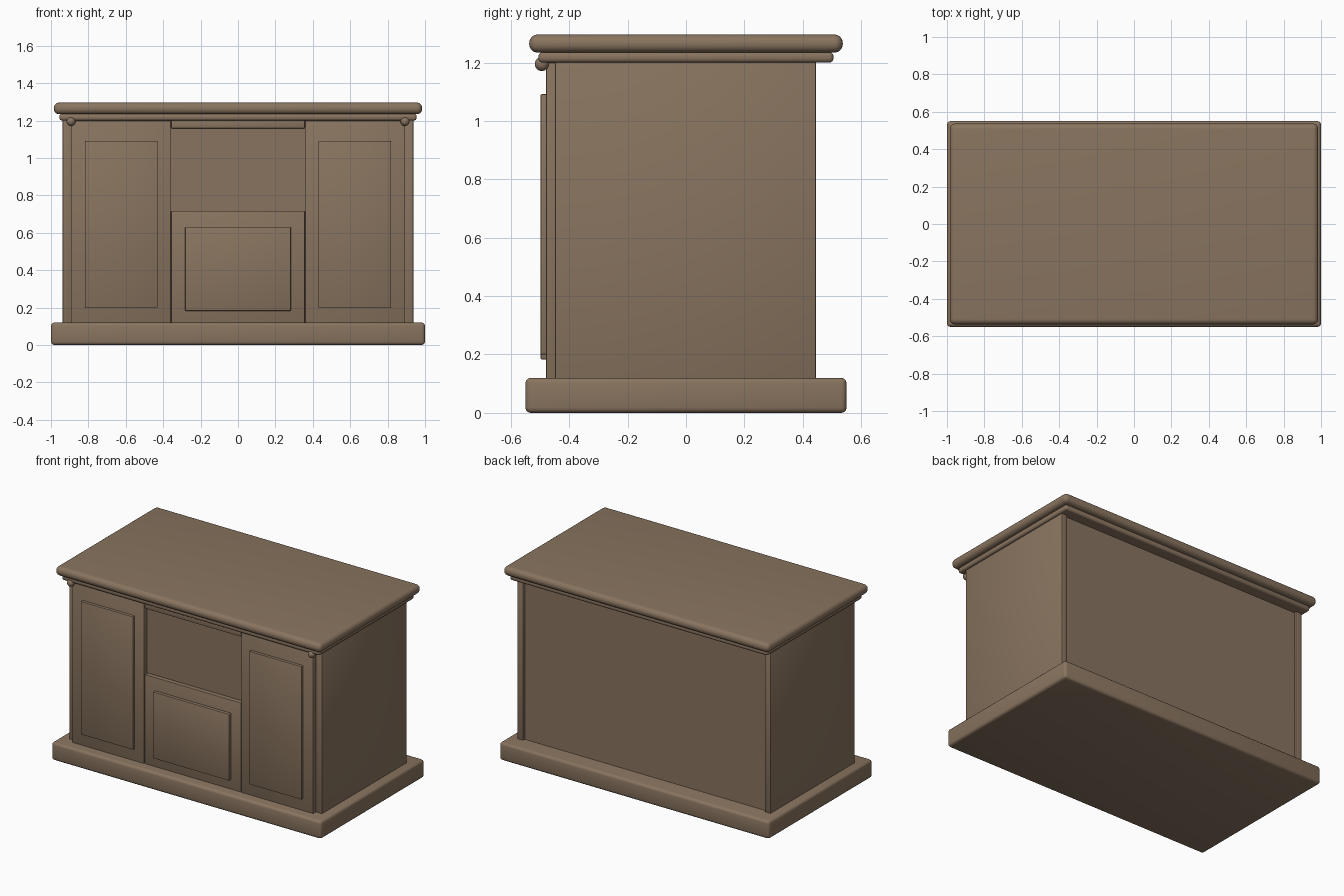
import bpy
import math

old = bpy.data.objects.get("Cube")
if old:
    bpy.data.objects.remove(old, do_unlink=True)

wood = bpy.data.materials.new("brown_wood")
wood.use_nodes = True
colour = (0.25, 0.175, 0.115, 1)
wood.diffuse_color = colour
wood.node_tree.nodes["Principled BSDF"].inputs["Base Color"].default_value = colour


def finish(obj, name):
    obj.name = name
    obj.data.materials.append(wood)
    bpy.ops.object.shade_smooth_by_angle(angle=math.radians(40))


def box(name, x, y, z, bevel=0.004, segments=2):
    """Bevelled box given by its (min, max) extent on each axis."""
    spans = (x, y, z)
    bpy.ops.mesh.primitive_cube_add(size=1, location=[sum(s) / 2 for s in spans])
    obj = bpy.context.object
    obj.scale = [s[1] - s[0] for s in spans]
    bpy.ops.object.transform_apply(location=False, rotation=False, scale=True)
    mod = obj.modifiers.new("rounded_edges", "BEVEL")
    mod.width = bevel
    mod.segments = segments
    bpy.ops.object.modifier_apply(modifier=mod.name)
    finish(obj, name)


# Plinth, moulding and top slab
box("plinth", (-1, 1), (-0.55, 0.55), (0, 0.12), 0.018, 3)
box("top_moulding", (-0.955, 0.955), (-0.505, 0.505), (1.2, 1.236), 0.014, 4)
box("top_slab", (-0.985, 0.985), (-0.537, 0.537), (1.234, 1.296), 0.029, 6)

# Carcass core: its front is the niche back, its rear the recessed back panel
box("carcass", (-0.9, 0.9), (-0.447, 0.428), (0.11, 1.21), 0.002, 1)

# Sides, doors, raised door panels and corner beads
for side, s in (("left", 1), ("right", -1)):
    def span(a, b):
        return tuple(sorted((s * a, s * b)))
    box(side + "_side", span(0.895, 0.938), (-0.449, 0.445), (0.11, 1.205))
    box(side + "_door", span(0.361, 0.893), (-0.479, -0.44), (0.11, 1.2))
    box(side + "_door_panel", span(0.43, 0.818), (-0.498, -0.47), (0.2, 1.092))
    bpy.ops.mesh.primitive_uv_sphere_add(segments=24, ring_count=12, radius=0.024,
                                         location=(s * 0.893, -0.494, 1.195))
    finish(bpy.context.object, side + "_corner_bead")

# Central drawer with raised panel, and the rail above the niche
box("drawer_front", (-0.357, 0.357), (-0.477, -0.44), (0.11, 0.717))
box("drawer_panel", (-0.283, 0.283), (-0.498, -0.47), (0.183, 0.629))
box("niche_rail", (-0.357, 0.357), (-0.475, -0.44), (1.158, 1.205))
